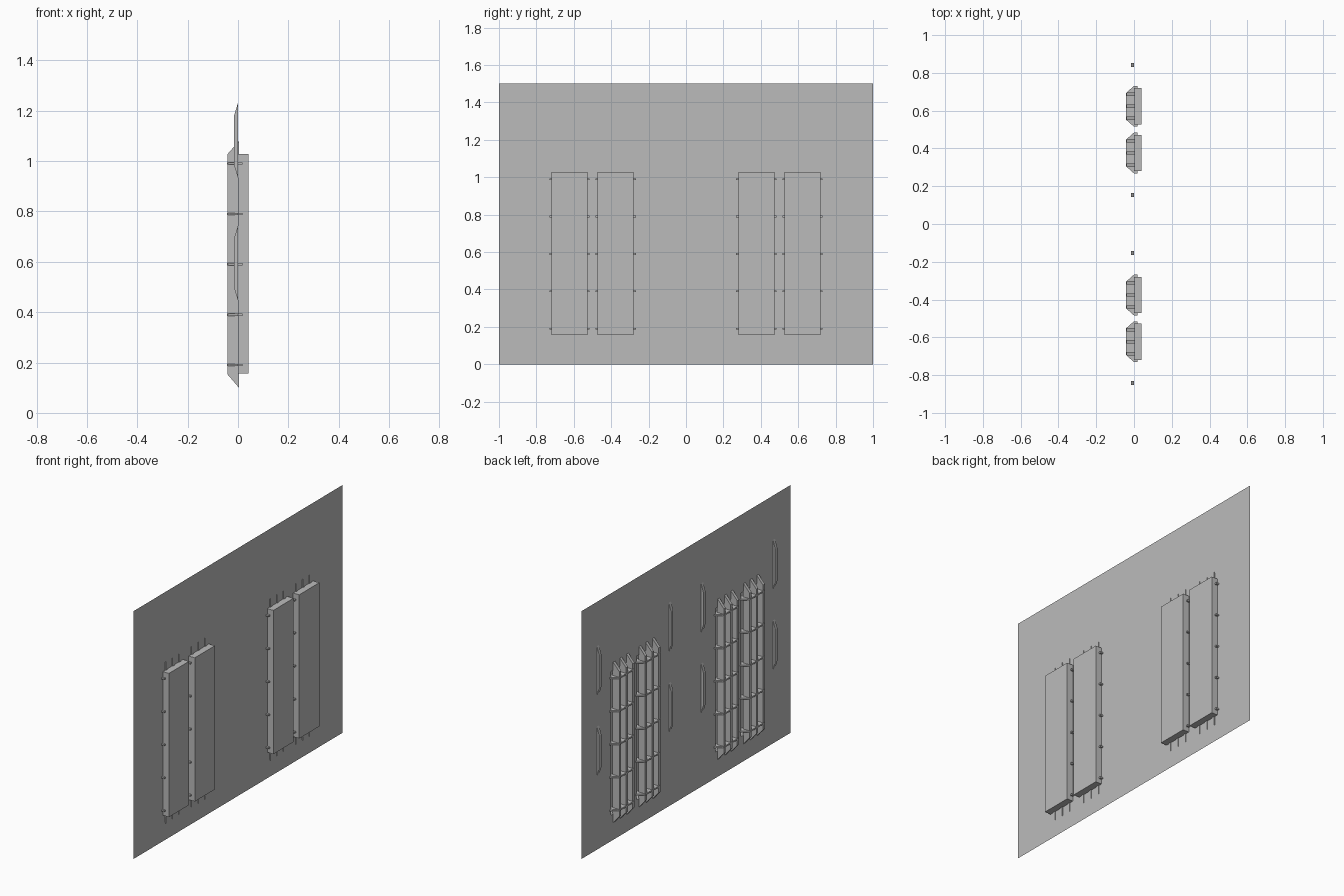
import bpy
import bmesh
from mathutils import Vector

cube = bpy.data.objects.get("Cube")
if cube:
    bpy.data.objects.remove(cube, do_unlink=True)

grey = bpy.data.materials.new("plain grey")
grey.use_nodes = True
grey.diffuse_color = (0.5, 0.5, 0.5, 1)
grey.node_tree.nodes["Principled BSDF"].inputs["Base Color"].default_value = (0.5, 0.5, 0.5, 1)


def finish(name, bm):
    mesh = bpy.data.meshes.new(name)
    bm.to_mesh(mesh)
    bm.free()
    mesh.materials.append(grey)
    obj = bpy.data.objects.new(name, mesh)
    bpy.context.collection.objects.link(obj)
    return obj


def prism(name, points, thickness):
    """Extrude a closed outline evenly about its own plane."""
    bm = bmesh.new()
    face = bm.faces.new([bm.verts.new(p) for p in points])
    face.normal_update()
    step = face.normal * thickness
    bmesh.ops.translate(bm, verts=bm.verts[:], vec=-step / 2)
    ext = bmesh.ops.extrude_face_region(bm, geom=[face], use_keep_orig=True)
    top = [g for g in ext["geom"] if isinstance(g, bmesh.types.BMVert)]
    bmesh.ops.translate(bm, verts=top, vec=step)
    bmesh.ops.recalc_face_normals(bm, faces=bm.faces[:])
    return finish(name, bm)


def bar(name, y, low, high, depth, slope, width, poke):
    """Upright bar whose ends slant back into the wall."""
    outline = [(poke, low), (-depth, low + slope), (-depth, high - slope), (poke, high)]
    prism(name, [(x, y, z) for x, z in outline], width)


# Wall sheet with four shallow window recesses
centres = [-0.623, -0.376, 0.376, 0.623]
half, sill, head, depth = 0.096, 0.157, 1.027, 0.041
ys = [-1.0] + [c + s * half for c in centres for s in (-1, 1)] + [1.0]
zs = [0.0, sill, head, 1.5]
bm = bmesh.new()


def quad(*points):
    bm.faces.new([bm.verts.new(p) for p in points])


for i in range(len(ys) - 1):
    for j in range(len(zs) - 1):
        cell = [(ys[i], zs[j]), (ys[i + 1], zs[j]), (ys[i + 1], zs[j + 1]), (ys[i], zs[j + 1])]
        recess = i % 2 == 1 and j == 1
        quad(*[(depth if recess else 0, y, z) for y, z in cell])
        if recess:
            for a, b in zip(cell, cell[1:] + cell[:1]):
                quad((0, *a), (0, *b), (depth, *b), (depth, *a))
bmesh.ops.remove_doubles(bm, verts=bm.verts[:], dist=0.0001)
finish("wall_with_recesses", bm)

# Window grilles: three upright bars and five cross bars each
for n, c in enumerate(centres, 1):
    for k in (-1, 0, 1):
        bar(f"window_{n}_upright_{k + 2}", c + k * 0.064, 0.1, 1.08, 0.041, 0.052, 0.018, 0.004)
    for k in range(5):
        z = 0.19 + 0.2 * k
        side = [(0.018, 0.108), (0, 0.108), (-0.043, 0.07)]
        outline = [(x, c + w, z) for x, w in side] + [(x, c - w, z) for x, w in reversed(side)]
        prism(f"window_{n}_cross_bar_{k + 1}", outline, 0.009)

# Slim raised strips beside the windows
for y in (-0.842, -0.154, 0.154, 0.842):
    for row, low in (("lower", 0.445), ("upper", 0.932)):
        bar(f"{row}_strip", y, low, low + 0.3, 0.015, 0.05, 0.02, 0)
